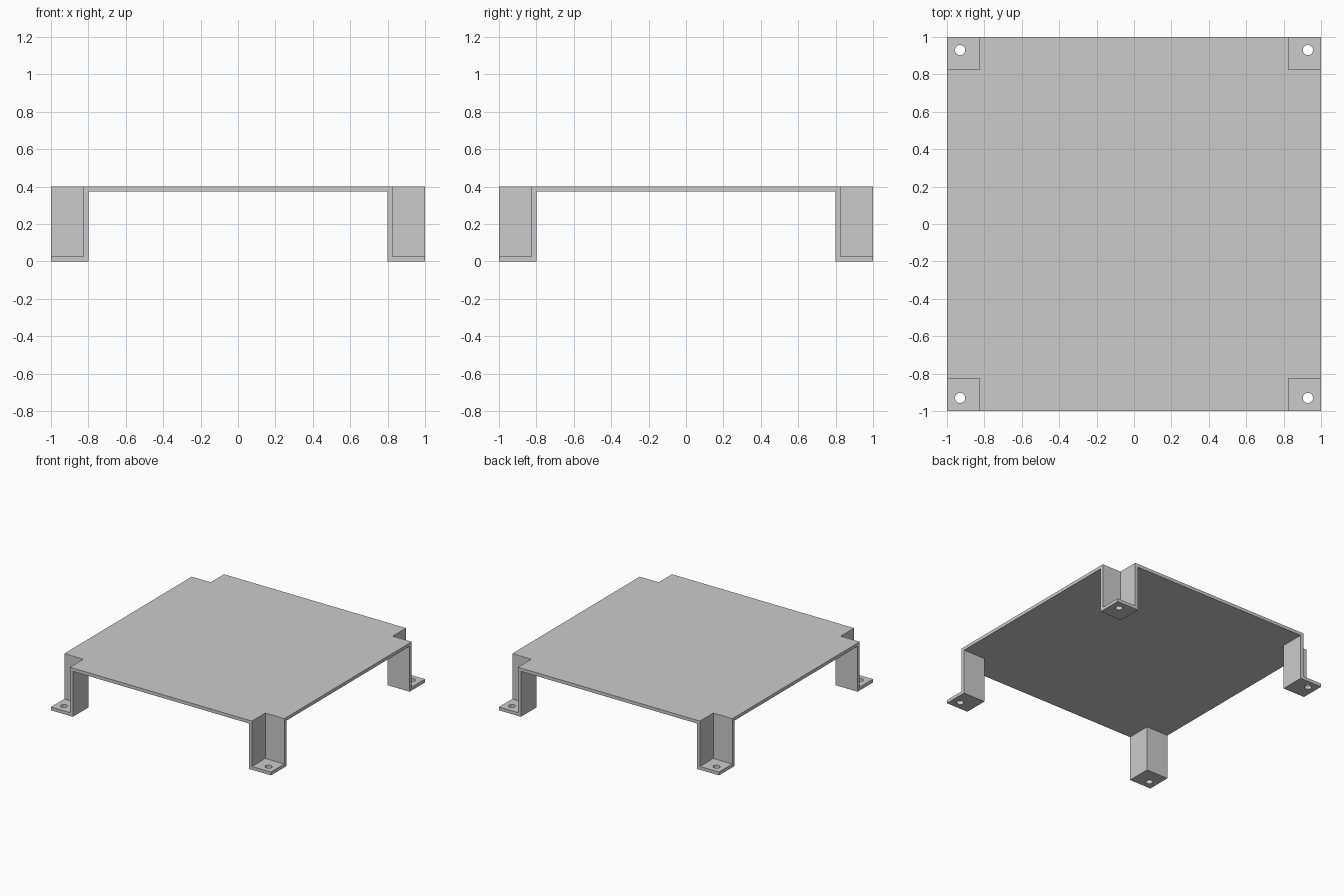
import bpy

if "Cube" in bpy.data.objects:
    bpy.data.objects.remove(bpy.data.objects["Cube"], do_unlink=True)

HEIGHT = 0.4
WALL = 0.027      # sheet thickness
LEG = 0.8         # inner face of the legs
POCKET = LEG + WALL
HOLE = 0.93       # screw hole centre
HOLE_RADIUS = 0.027

grey = bpy.data.materials.new("plain grey")
grey.use_nodes = True
colour = (0.6, 0.6, 0.6, 1)
grey.diffuse_color = colour
grey.node_tree.nodes["Principled BSDF"].inputs["Base Color"].default_value = colour


def box(name, low, high):
    centre = [(a + b) / 2 for a, b in zip(low, high)]
    bpy.ops.mesh.primitive_cube_add(size=1, location=centre)
    obj = bpy.context.object
    obj.name = name
    obj.scale = [b - a for a, b in zip(low, high)]
    bpy.ops.object.transform_apply(location=True, rotation=False, scale=True)
    return obj


def cut(target, cutter):
    mod = target.modifiers.new("cut", 'BOOLEAN')
    mod.operation = 'DIFFERENCE'
    mod.solver = 'EXACT'
    mod.object = cutter
    bpy.context.view_layer.objects.active = target
    bpy.ops.object.modifier_apply(modifier=mod.name)
    bpy.data.objects.remove(cutter, do_unlink=True)


# Solid block that becomes the platform and its legs
stand = box("platform_with_legs", (-1, -1, 0), (1, 1, HEIGHT))

# Openings under the top sheet, along each axis
under = HEIGHT - WALL
cut(stand, box("opening_x", (-LEG, -2, -1), (LEG, 2, under)))
cut(stand, box("opening_y", (-2, -LEG, -1), (2, LEG, under)))

# Corner pockets leave L-shaped legs and thin feet, each with a screw hole
for sx in (-1, 1):
    for sy in (-1, 1):
        xs = sorted((sx * POCKET, sx * 2))
        ys = sorted((sy * POCKET, sy * 2))
        cut(stand, box("pocket", (xs[0], ys[0], WALL), (xs[1], ys[1], 1)))
        bpy.ops.mesh.primitive_cylinder_add(
            vertices=32, radius=HOLE_RADIUS, depth=0.3,
            location=(sx * HOLE, sy * HOLE, 0))
        cut(stand, bpy.context.object)

stand.data.materials.clear()
stand.data.materials.append(grey)

# Smooth hole walls, sharp sheet edges
bpy.ops.object.select_all(action='DESELECT')
stand.select_set(True)
bpy.context.view_layer.objects.active = stand
bpy.ops.object.shade_smooth_by_angle()
